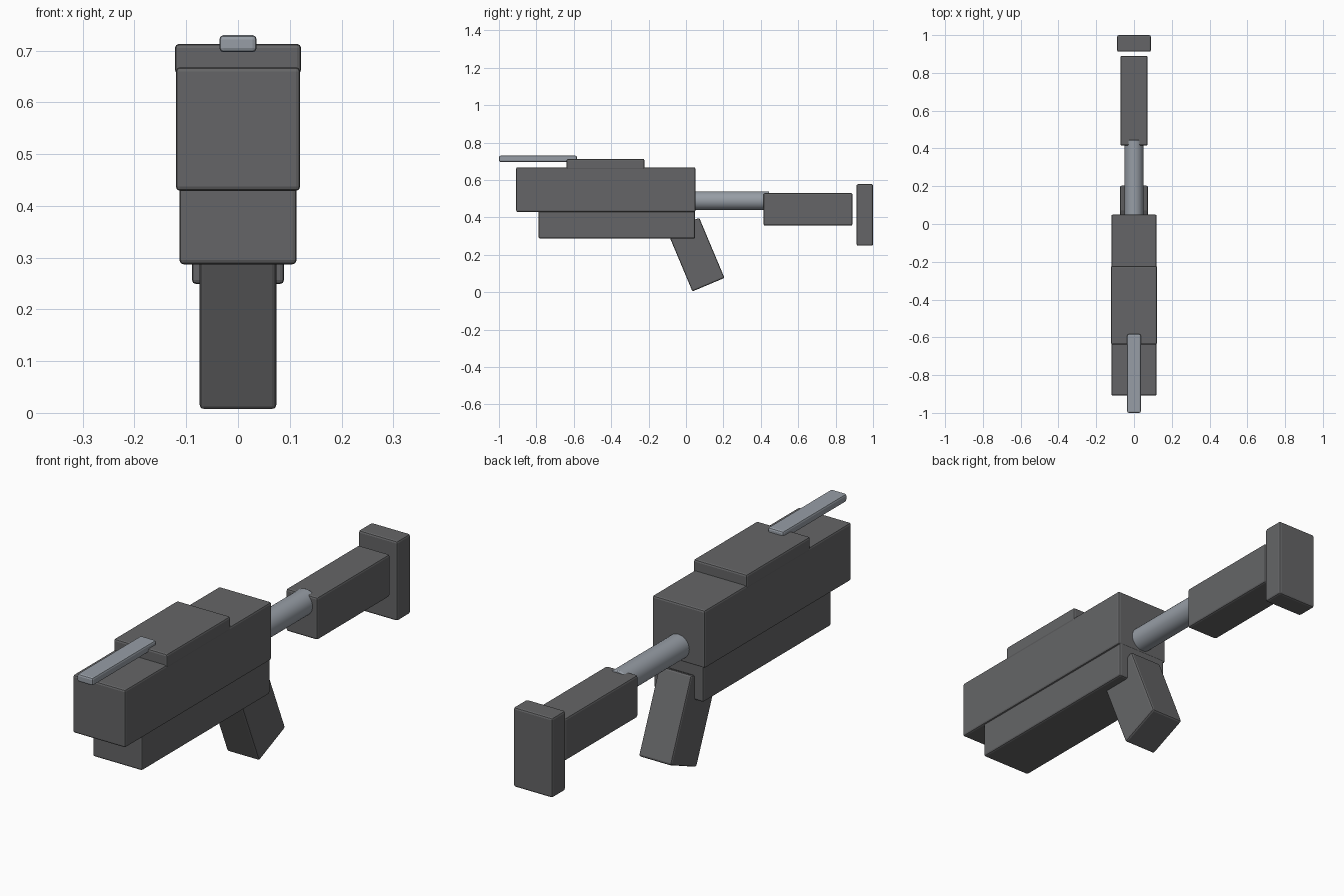
import bpy
import math

if "Cube" in bpy.data.objects:
    bpy.data.objects.remove(bpy.data.objects["Cube"])


def material(name, color):
    m = bpy.data.materials.new(name)
    m.diffuse_color = (*color, 1.0)
    m.use_nodes = True
    m.node_tree.nodes["Principled BSDF"].inputs["Base Color"].default_value = m.diffuse_color
    return m


dark_grey = material("dark_grey", (0.130, 0.131, 0.135))
steel = material("steel", (0.31, 0.34, 0.38))


def finish(obj, name, mat, bevel):
    """Name, colour and softly round the edges of a part."""
    obj.name = name
    obj.data.materials.append(mat)
    mod = obj.modifiers.new("rounded_edges", "BEVEL")
    mod.width = bevel
    mod.segments = 2
    mod.limit_method = "ANGLE"
    mod.angle_limit = math.radians(40)
    return obj


def block(name, width, y, z, mat=dark_grey, tilt=0.0, bevel=0.008):
    """Box centred on x = 0 spanning the y and z ranges, tilted about x."""
    bpy.ops.mesh.primitive_cube_add(
        size=1, location=(0, sum(y) / 2, sum(z) / 2))
    obj = bpy.context.object
    obj.scale = (width, y[1] - y[0], z[1] - z[0])
    bpy.ops.object.transform_apply(location=False, rotation=False, scale=True)
    obj.rotation_euler.x = math.radians(tilt)
    return finish(obj, name, mat, bevel)


# Main housing, lower housing and raised top cover
block("main_body", 0.240, (-0.908, 0.050), (0.429, 0.668))
block("lower_body", 0.226, (-0.788, 0.049), (0.287, 0.440))
block("top_cover", 0.244, (-0.638, -0.222), (0.655, 0.713))

# Thin bar along the top, overhanging the front
block("top_bar", 0.072, (-1.0, -0.583), (0.697, 0.730), steel)

# Slanted handle
block("grip", 0.148, (-0.0405, 0.1455), (0.027, 0.376), tilt=22.8)

# Round tube joining the body to the rear stock
bpy.ops.mesh.primitive_cylinder_add(
    vertices=32, radius=0.05, depth=0.44,
    location=(0, 0.225, 0.490), rotation=(math.pi / 2, 0, 0))
tube = finish(bpy.context.object, "stock_tube", steel, 0.004)
bpy.ops.object.shade_smooth_by_angle(angle=math.radians(35))

# Rear stock and separate end plate
block("stock", 0.144, (0.415, 0.890), (0.356, 0.531))
block("butt_plate", 0.178, (0.912, 1.0), (0.249, 0.578))
